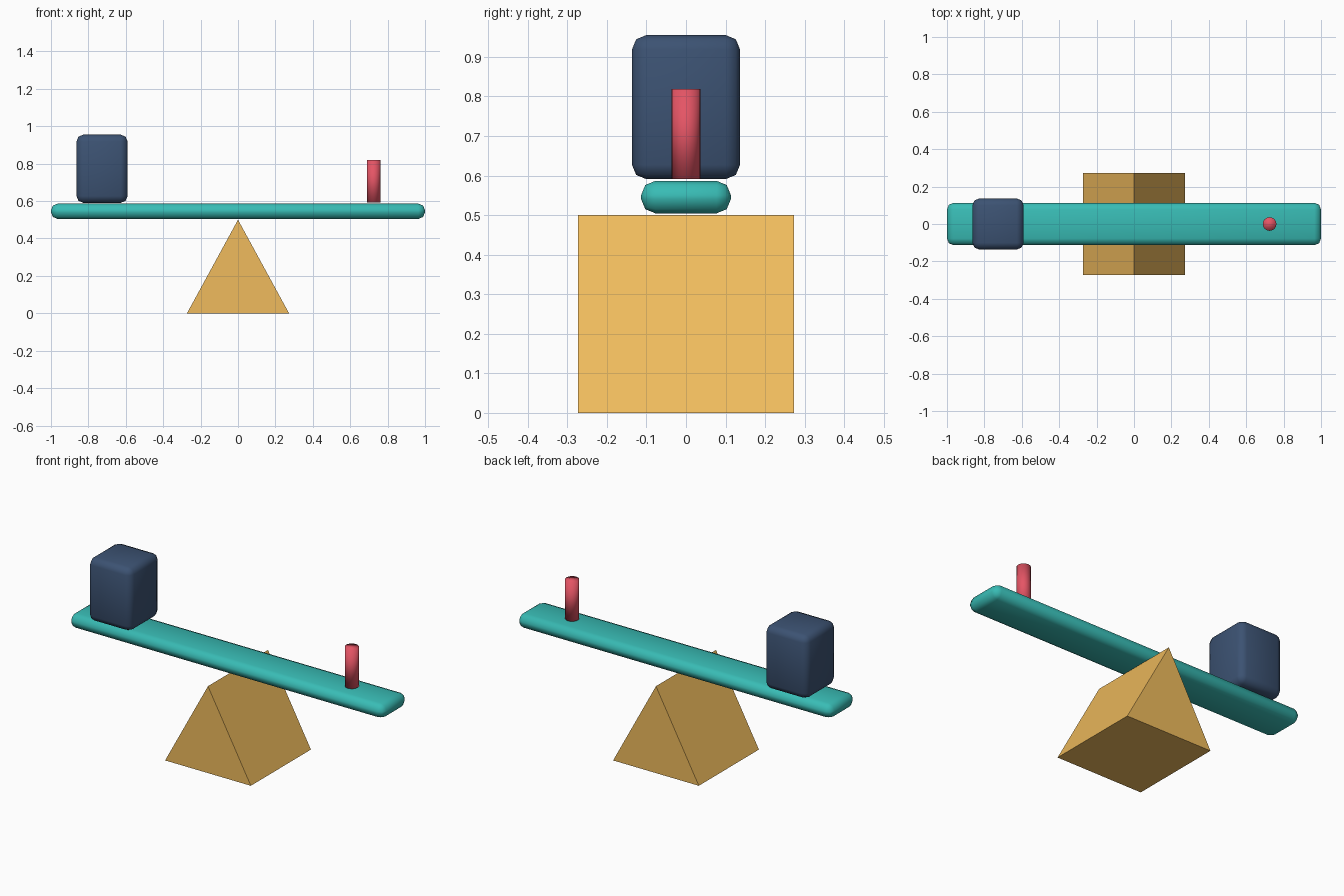
import bpy
import bmesh

if "Cube" in bpy.data.objects:
    bpy.data.objects.remove(bpy.data.objects["Cube"])


def colour(name, rgb):
    mat = bpy.data.materials.new(name)
    mat.diffuse_color = (*rgb, 1)
    mat.use_nodes = True
    mat.node_tree.nodes["Principled BSDF"].inputs["Base Color"].default_value = mat.diffuse_color
    return mat


def add_object(name, bm, mat, smooth):
    bmesh.ops.recalc_face_normals(bm, faces=bm.faces)
    for f in bm.faces:
        f.smooth = smooth
    mesh = bpy.data.meshes.new(name)
    bm.to_mesh(mesh)
    bm.free()
    mesh.materials.append(mat)
    obj = bpy.data.objects.new(name, mesh)
    bpy.context.collection.objects.link(obj)
    return obj


def rounded_box(name, size, centre, bevel, mat):
    bm = bmesh.new()
    bmesh.ops.create_cube(bm, size=1)
    bmesh.ops.scale(bm, vec=size, verts=bm.verts)
    bmesh.ops.bevel(bm, geom=bm.edges[:], offset=bevel, offset_type='OFFSET',
                    segments=2, profile=0.5, affect='EDGES')
    obj = add_object(name, bm, mat, True)
    obj.location = centre
    return obj


teal = colour("teal", (0.04, 0.50, 0.46))
navy = colour("navy", (0.045, 0.085, 0.17))
red = colour("red", (0.78, 0.09, 0.13))
ochre = colour("ochre", (0.87, 0.50, 0.11))

# Plank resting just above the fulcrum
rounded_box("plank", (2.0, 0.227, 0.082), (0, 0, 0.5455), 0.036, teal)

# Heavy block on the left end
rounded_box("heavy_block", (0.273, 0.273, 0.364), (-0.727, 0, 0.773), 0.036, navy)

# Thin peg on the right end
bm = bmesh.new()
bmesh.ops.create_cone(bm, cap_ends=True, segments=24, radius1=0.0364,
                      radius2=0.0364, depth=0.227)
peg = add_object("peg", bm, red, True)
peg.location = (0.725, 0, 0.705)

# Triangular prism fulcrum
bm = bmesh.new()
half = 0.273
face = bm.faces.new([bm.verts.new(p) for p in
                     ((-half, -half, 0), (half, -half, 0), (0, -half, 0.5))])
ext = bmesh.ops.extrude_face_region(bm, geom=[face], use_keep_orig=True)
bmesh.ops.translate(bm, vec=(0, 2 * half, 0),
                    verts=[v for v in ext["geom"] if isinstance(v, bmesh.types.BMVert)])
add_object("fulcrum", bm, ochre, False)
